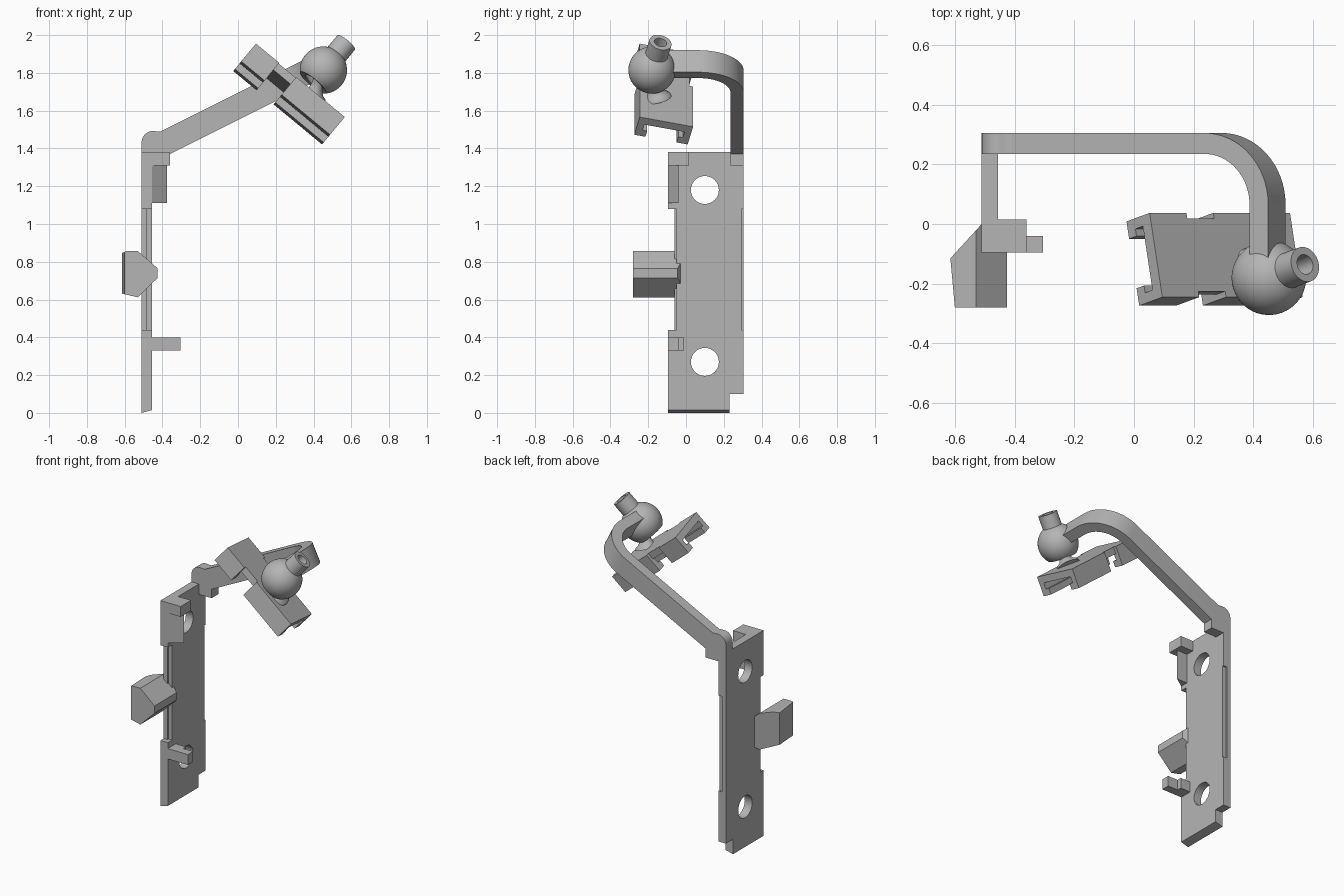
import bpy, bmesh, math
from mathutils import Vector, Matrix

if "Cube" in bpy.data.objects:
    bpy.data.objects.remove(bpy.data.objects["Cube"])

grey = bpy.data.materials.new("plain grey")
grey.use_nodes = True
COLOUR = (0.46, 0.46, 0.46, 1)
grey.diffuse_color = COLOUR
grey.node_tree.nodes["Principled BSDF"].inputs["Base Color"].default_value = COLOUR


def finish(name, bm, smooth=False):
    bmesh.ops.recalc_face_normals(bm, faces=bm.faces)
    mesh = bpy.data.meshes.new(name)
    bm.to_mesh(mesh)
    bm.free()
    mesh.materials.append(grey)
    ob = bpy.data.objects.new(name, mesh)
    bpy.context.collection.objects.link(ob)
    if smooth:
        bpy.ops.object.select_all(action="DESELECT")
        ob.select_set(True)
        bpy.context.view_layer.objects.active = ob
        bpy.ops.object.shade_smooth_by_angle(angle=math.radians(35))
    return ob


def prism(name, outline, place, lo, hi, cuts=(), smooth=False):
    """Extrude an outline from lo to hi; place maps (a, b, depth) to space."""
    bm = bmesh.new()
    base, top = ([bm.verts.new(place(a, b, d)) for a, b in outline] for d in (lo, hi))
    bm.faces.new(base)
    bm.faces.new(top)
    for i in range(len(base)):
        j = (i + 1) % len(base)
        bm.faces.new((base[i], base[j], top[j], top[i]))
    for point, normal in cuts:
        geom = bm.verts[:] + bm.edges[:] + bm.faces[:]
        bmesh.ops.bisect_plane(bm, geom=geom, plane_co=point, plane_no=normal, clear_outer=True)
        bmesh.ops.holes_fill(bm, edges=[e for e in bm.edges if e.is_boundary])
    return finish(name, bm, smooth)


def box(name, x, y, z):
    return prism(name, [(x[0], z[0]), (x[1], z[0]), (x[1], z[1]), (x[0], z[1])], from_front, *y)


def lathe(name, profile, matrix, steps=48):
    """Spin (radius, height) points about the local z axis."""
    bm = bmesh.new()
    vs = [bm.verts.new((r, 0, h)) for r, h in profile]
    edges = [bm.edges.new(p) for p in zip(vs, vs[1:])]
    bmesh.ops.spin(bm, geom=vs + edges, cent=(0, 0, 0), axis=(0, 0, 1),
                   angle=math.tau, steps=steps, use_merge=True)
    bmesh.ops.remove_doubles(bm, verts=bm.verts, dist=0.0005)
    bm.transform(matrix)
    return finish(name, bm, True)


def subtract(ob, cutter):
    mod = ob.modifiers.new("cut", "BOOLEAN")
    mod.operation, mod.object, mod.solver = "DIFFERENCE", cutter, "EXACT"
    bpy.context.view_layer.objects.active = ob
    bpy.ops.object.modifier_apply(modifier=mod.name)
    bpy.data.objects.remove(cutter)


def arc(cx, cy, r, start, end, n=16):
    angles = [math.radians(start + (end - start) * i / n) for i in range(n + 1)]
    return [(cx + r * math.cos(t), cy + r * math.sin(t)) for t in angles]


def from_front(x, z, y):
    return Vector((x, y, z))


def from_side(y, z, x):
    return Vector((x, y, z))


LEFT, RIGHT = -0.51, -0.455      # plate faces
FRONT, BACK = -0.095, 0.305      # plate edges

# Mounting plate with stepped edges and a bevelled foot
plate = prism("mounting_plate",
              [(FRONT, 0), (0.23, 0), (0.23, 0.1), (BACK, 0.1), (BACK, 1.36), (0.235, 1.38),
               (FRONT, 1.38), (FRONT, 1.08), (-0.06, 1.08), (-0.06, 0.44), (FRONT, 0.44)],
              from_side, LEFT, RIGHT, cuts=[((LEFT, 0, 0), (0.27, 0, -1))])
for z in (0.27, 1.18):
    subtract(plate, prism("hole_cutter", arc(0.1, z, 0.074, 0, 348.75, 31), from_side, -0.6, -0.4))
for y in (-0.06, BACK):
    subtract(plate, box("groove_cutter", (-0.482, -0.44), (y - 0.01, y + 0.01), (0.44, 1.08)))

# Clips along the plate's front edge
box("upper_clip", (LEFT, -0.36), (FRONT, 0.015), (1.31, 1.38))
box("lower_peg", (LEFT, -0.305), (FRONT, -0.04), (0.33, 0.4))
box("lower_peg_step", (RIGHT, -0.38), (-0.045, -0.01), (0.33, 0.4))
prism("clip_wedge", [(RIGHT, FRONT), (-0.375, -0.04), (RIGHT, -0.04)],
      lambda x, y, z: Vector((x, y, z)), 1.11, 1.31)

# Faceted thumb catch
prism("thumb_catch",
      [(-0.63, 0.84), (-0.59, 0.856), (-0.53, 0.856), (-0.425, 0.765), (-0.425, 0.715),
       (-0.53, 0.612), (-0.63, 0.635)], from_front, -0.28, 0,
      cuts=[((LEFT, 0, 0), (-0.115, 0.105, 0)), ((LEFT, 0, 0), (0.045, 0.085, 0)),
            ((-0.615, -0.115, 0), (-1, -0.09, 0))])

# Arm: rounded root, then a sloping bar that curves to the front
prism("arm_root",
      [(LEFT, 1.31), (-0.36, 1.31), (-0.36, 1.37), (-0.3, 1.4), (-0.358, 1.516), (-0.41, 1.49)]
      + arc(-0.45, 1.432, 0.06, 80, 180), from_front, 0.235, BACK, smooth=True)
slope = math.atan(0.5)
along = Vector((math.cos(slope), 0, math.sin(slope)))
across = Vector((-math.sin(slope), 0, math.cos(slope)))
arm_start = Vector((-0.36, 0, 1.37))
reach, thick, bend = 0.97, 0.07, 0.24
centre = (reach - bend, BACK - bend)
arm = ([(0, BACK)] + arc(*centre, bend, 90, 0) + [(reach, -0.13), (reach - thick, -0.13)]
       + arc(*centre, bend - thick, 0, 90) + [(0, BACK - thick)])
prism("arm_bar", arm, lambda s, y, w: arm_start + along * s + across * w + Vector((0, y, 0)),
      0, 0.13, smooth=True)

# Ball joint: hollow socket with a drilled stem, lying along the tilted axis
n = Vector((0.62, 0.23, 0.75)).normalized()
u = Vector((0.77, 0, -0.64))
u = (u - n * u.dot(n)).normalized()
t = n.cross(u)
ball = Vector((0.452, -0.18, 1.815))
frame = Matrix((u, t, n)).transposed().to_4x4()
R = 0.125
socket = ([(0, -0.02)] + [(r, h) for r, h in arc(0, 0, 0.1, -10, -55, 8)][::1]
          + arc(0, 0, R, -45, 61, 24) + [(0.06, 0.195), (0.034, 0.195), (0.034, 0.1), (0, 0.1)])
lathe("ball_socket", socket, Matrix.Translation(ball) @ frame)

# Clip carrier: channel with inward lips, its legs split in the middle
corner = Vector((0.095, -0.245, 1.955))
W, H = 0.29, 0.125


def in_carrier(a, b, d):
    return corner + t * a + n * b + u * d


half = [(0, 0), (0, -H), (0.06, -H), (0.06, -0.085), (0.035, -0.085), (0.035, -0.045)]
channel = half + [(W - a, b) for a, b in reversed(half)]
base = [(0.02, 0), (0.02, -0.045), (W - 0.02, -0.045), (W - 0.02, 0)]
prism("carrier_upper", channel, in_carrier, 0, 0.16)
prism("carrier_bridge", base, in_carrier, 0.16, 0.277)
prism("carrier_lower", channel, in_carrier, 0.277, 0.61)

# Flared neck between carrier and socket
foot = in_carrier(0.1, -0.01, 0.415)
axis = ball - foot
turn = axis.to_track_quat("Z", "Y").to_matrix().to_4x4()
neck = [(0, 0), (0.075, 0), (0.07, 0.015), (0.05, 0.03), (0.038, 0.05), (0.034, 0.075),
        (0.034, 0.1)] + arc(0, axis.length, 0.065, -50, 90, 12)
lathe("carrier_neck", neck, Matrix.Translation(foot) @ turn, 32)
